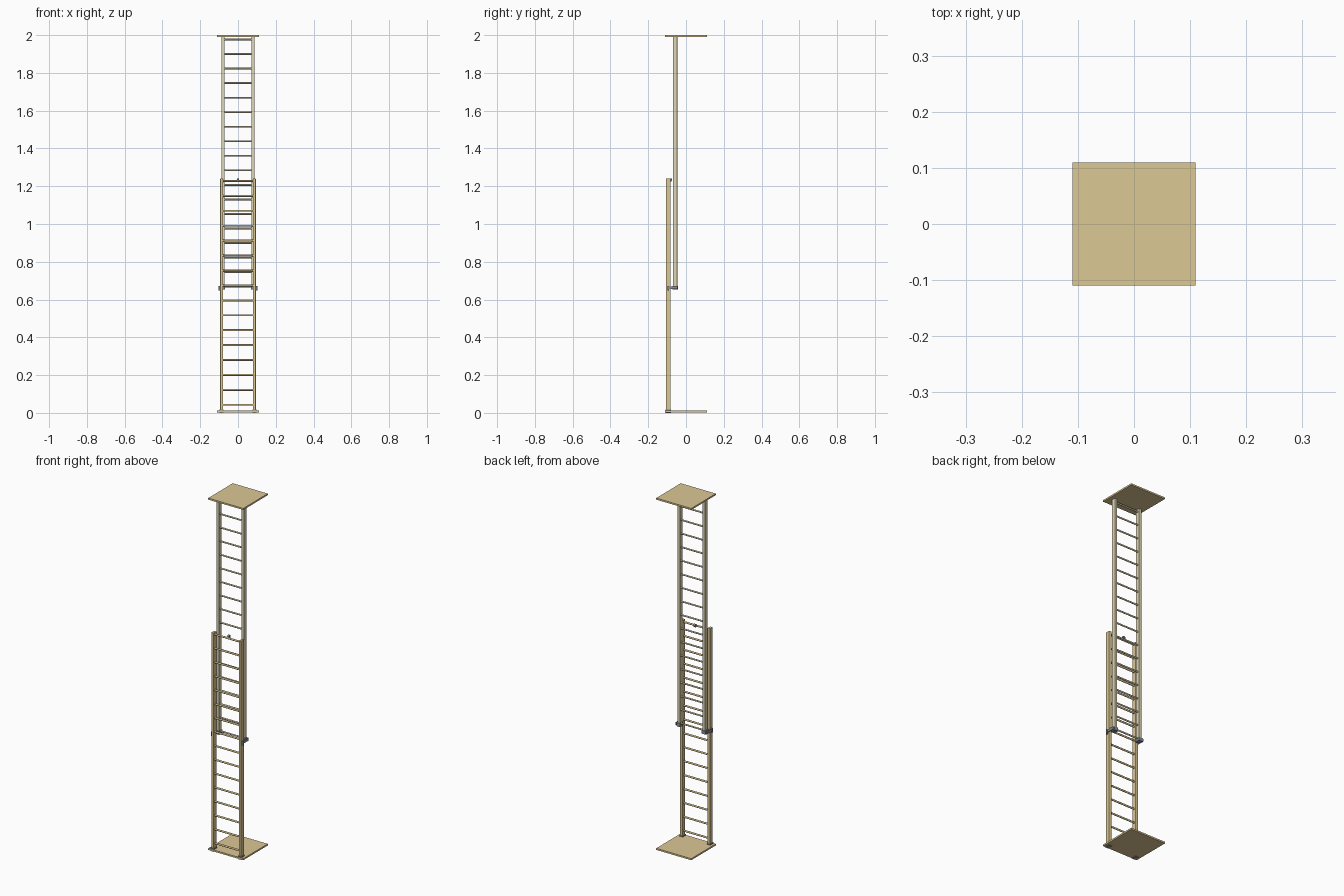
import bpy
from math import pi

if "Cube" in bpy.data.objects:
    bpy.data.objects.remove(bpy.data.objects["Cube"])


def material(name, rgb):
    m = bpy.data.materials.new(name)
    m.diffuse_color = (*rgb, 1)
    m.use_nodes = True
    m.node_tree.nodes["Principled BSDF"].inputs["Base Color"].default_value = m.diffuse_color
    return m


WOOD = material("wood", (0.72, 0.58, 0.30))
PALE = material("pale_wood", (0.74, 0.67, 0.46))
METAL = material("metal", (0.25, 0.27, 0.31))


def box(name, x, y, z, mat, bevel=0):
    """Box from (min, max) pairs on each axis."""
    lim = (x, y, z)
    bpy.ops.mesh.primitive_cube_add(size=1, location=[(a + b) / 2 for a, b in lim])
    o = bpy.context.object
    o.name = name
    o.scale = [b - a for a, b in lim]
    bpy.ops.object.transform_apply(location=False, rotation=False, scale=True)
    o.data.materials.append(mat)
    if bevel:
        m = o.modifiers.new("bevel", "BEVEL")
        m.width = bevel
        m.segments = 2
    return o


def rod(name, x0, x1, y, z, r, mat, sides=16):
    """Round bar running along x."""
    bpy.ops.mesh.primitive_cylinder_add(vertices=sides, radius=r, depth=x1 - x0,
                                        location=((x0 + x1) / 2, y, z), rotation=(0, pi / 2, 0))
    o = bpy.context.object
    o.name = name
    o.data.materials.append(mat)
    bpy.ops.object.shade_smooth_by_angle()
    return o


def pair(name, x, y, z, mat, bevel=0):
    """Left and right mirrored boxes."""
    box(name + "_right", x, y, z, mat, bevel)
    box(name + "_left", (-x[1], -x[0]), y, z, mat, bevel)


# Base and top plates
box("base_plate", (-0.11, 0.11), (-0.11, 0.11), (0.003, 0.012), WOOD)
box("top_plate", (-0.11, 0.11), (-0.11, 0.11), (1.991, 2.0), WOOD)

# Lower (front) ladder section
pair("lower_rail", (0.079, 0.094), (-0.105, -0.081), (0.01, 1.24), WOOD, 0.0015)
for i in range(16):
    rod("lower_rung", -0.082, 0.082, -0.093, 0.043 + i * 0.079, 0.005, WOOD)
pair("foot", (0.076, 0.097), (-0.109, -0.079), (0, 0.018), METAL, 0.001)

# Upper (rear) ladder section
pair("upper_rail", (0.071, 0.087), (-0.069, -0.046), (0.66, 1.992), PALE, 0.0015)
for i in range(18):
    rod("upper_rung", -0.074, 0.074, -0.057, 0.668 + i * 0.077, 0.0045, PALE)

# Guide brackets: cup under the upper rail, outer strap, hook on the lower rail
pair("bracket_cup", (0.068, 0.091), (-0.072, -0.043), (0.652, 0.672), METAL, 0.001)
pair("bracket_strap", (0.0945, 0.099), (-0.095, -0.045), (0.655, 0.67), METAL)
pair("bracket_link", (0.089, 0.097), (-0.066, -0.05), (0.657, 0.668), METAL)
pair("bracket_hook", (0.094, 0.102), (-0.098, -0.09), (0.648, 0.672), METAL)

# Pulley on the top lower rung
rod("pulley_wheel", -0.005, 0.005, -0.081, 1.234, 0.008, METAL)
box("pulley_bracket", (-0.007, 0.007), (-0.093, -0.076), (1.226, 1.232), METAL)
